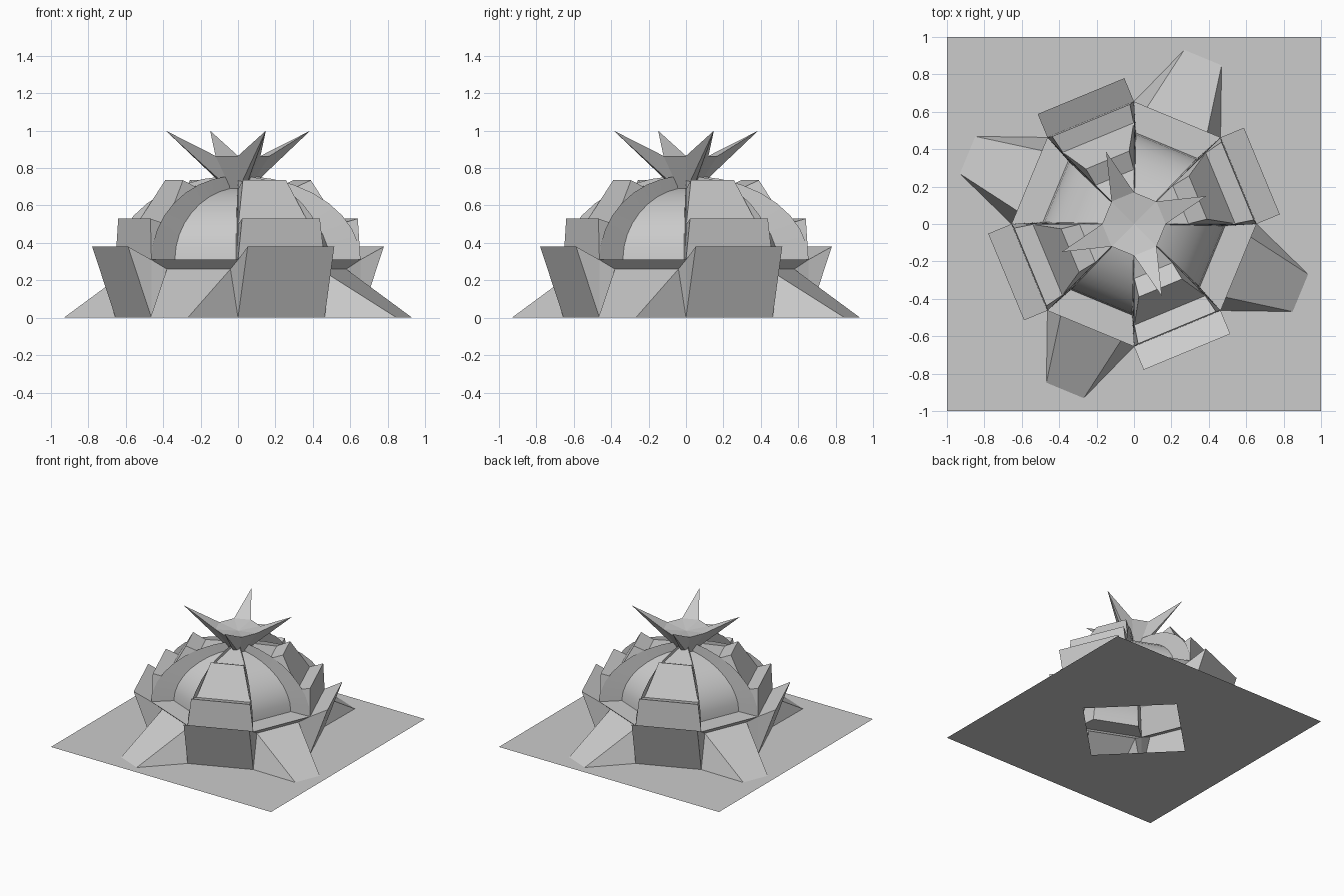
import bpy, bmesh, math

if "Cube" in bpy.data.objects:
    bpy.data.objects.remove(bpy.data.objects["Cube"])

K = math.tan(math.pi / 8)      # half-width of an octagon side per unit of apothem


def make(name, faces, turns=4, smooth=False):
    """Mesh from polygons, repeated by quarter turns and welded."""
    bm = bmesh.new()
    for k in range(turns):
        c, s = math.cos(k * math.pi / 2), math.sin(k * math.pi / 2)
        for f in faces:
            bm.faces.new([bm.verts.new((x * c - y * s, x * s + y * c, z)) for x, y, z in f])
    bmesh.ops.remove_doubles(bm, verts=bm.verts, dist=1e-4)
    bmesh.ops.recalc_face_normals(bm, faces=bm.faces)
    me = bpy.data.meshes.new(name)
    bm.to_mesh(me)
    bm.free()
    ob = bpy.data.objects.new(name, me)
    bpy.context.collection.objects.link(ob)
    if smooth:
        bpy.context.view_layer.objects.active = ob
        ob.select_set(True)
        bpy.ops.object.shade_smooth_by_angle(angle=math.radians(28))
        ob.select_set(False)
    return ob


def sector(deg):
    """Point from (distance outward, sideways, height) in one octagon side."""
    a = math.radians(deg)
    c, s = math.cos(a), math.sin(a)
    return lambda d, t, z: (d * c - t * s, d * s + t * c, z)


A, B = sector(22.5), sector(67.5)


def strip(P, rows):
    """Sheet and its two edges from rows of (distance, half width, height)."""
    L = [P(d, -w, z) for d, w, z in rows]
    R = [P(d, w, z) for d, w, z in rows]
    return [[L[i], R[i], R[i + 1], L[i + 1]] for i in range(len(rows) - 1)]


def ends(P, outline):
    """Both side caps of a strip."""
    return [[P(d, sg * w, z) for d, w, z in outline] for sg in (-1, 1)]


# ground sheet with a diamond opening
make("base_plate", [
    [(1, -1, 0), (1, 1, 0), (0.5, 0, 0)],
    [(1, 1, 0), (0, 0.5, 0), (0.5, 0, 0)]])

# outward leaning lower panels
w = 0.605 * K
low = [(0.605, w, 0), (0.74, w, 0.38), (0.605, w, 0.31)]
make("lower_panel", strip(A, low) + ends(A, low))

# flared skirts with recessed top edge
skirt = strip(B, [(0.963, 0.108, 0), (0.55, 0.184, 0.26), (0.605, w, 0.31)])
for sg in (-1, 1):
    foot, top = B(0.605, sg * w, 0), B(0.55, sg * 0.184, 0.26)
    skirt += [[foot, B(0.963, sg * 0.108, 0), top], [foot, top, B(0.605, sg * w, 0.31)]]
make("skirt", skirt)

# stepped tiers of the dome
tier2 = [(0.605, w, 0.31), (0.60, 0.225, 0.53), (0.50, 0.205, 0.50)]
make("middle_tier", strip(A, tier2) + ends(A, tier2))
tier3 = [(0.50, 0.205, 0.50), (0.37, 0.125, 0.735), (0.27, 0.11, 0.69)]
make("upper_tier", strip(A, tier3) + ends(A, tier3))

# curved bays: rib arch, sunken panel and sill
N = 8
rib = []
for i in range(N + 1):
    a = math.radians(84) * i / N
    rib.append((0.605 * math.cos(a), 0.31 + 0.45 * math.sin(a)))
inner = []
for i in range(N + 1):
    a = math.radians(81) * i / N
    inner.append((0.454 * math.cos(a) ** 1.1, 0.31 + 0.385 * math.sin(a)))
bay = strip(B, [(d, 0.39 * d, z) for d, z in inner])
for sg in (-1, 1):
    for i in range(N):
        (d0, z0), (d1, z1) = rib[i], rib[i + 1]
        (e0, y0), (e1, y1) = inner[i], inner[i + 1]
        bay.append([B(d0, sg * K * d0, z0), B(d1, sg * K * d1, z1),
                    B(e1, sg * 0.39 * e1, y1), B(e0, sg * 0.39 * e0, y0)])
bay += strip(B, [(0.605, w, 0.31), (0.454, 0.177, 0.31)])
make("dome_bay", bay, smooth=True)

# shell behind the tiers and walls in the rib planes
chord = [(0.605, 0.31), (0.50, 0.50), (0.27, 0.69), (0.05, 0.74)]
shell = strip(A, [(d, K * d, z) for d, z in chord])
wall = chord + rib[:0:-1]
shell += ends(A, [(d, K * d, z) for d, z in wall])
make("dome_shell", shell)

# crown: octagonal cup with four spikes
dl, du = 0.046, 0.157
lo, up = (dl, K * dl, 0.68), (du, K * du, 0.865)
crown = strip(B, [lo, up])
tip = A(0.414, -0.01, 1.0)
corners = [A(dl, -K * dl, 0.68), A(dl, K * dl, 0.68), A(du, K * du, 0.865), A(du, -K * du, 0.865)]
crown += [[corners[i], corners[(i + 1) % 4], tip] for i in range(4)]
for P in (A, B):
    crown.append([P(du, -K * du, 0.865), P(du, K * du, 0.865), (0, 0, 0.84)])
make("crown", crown)
